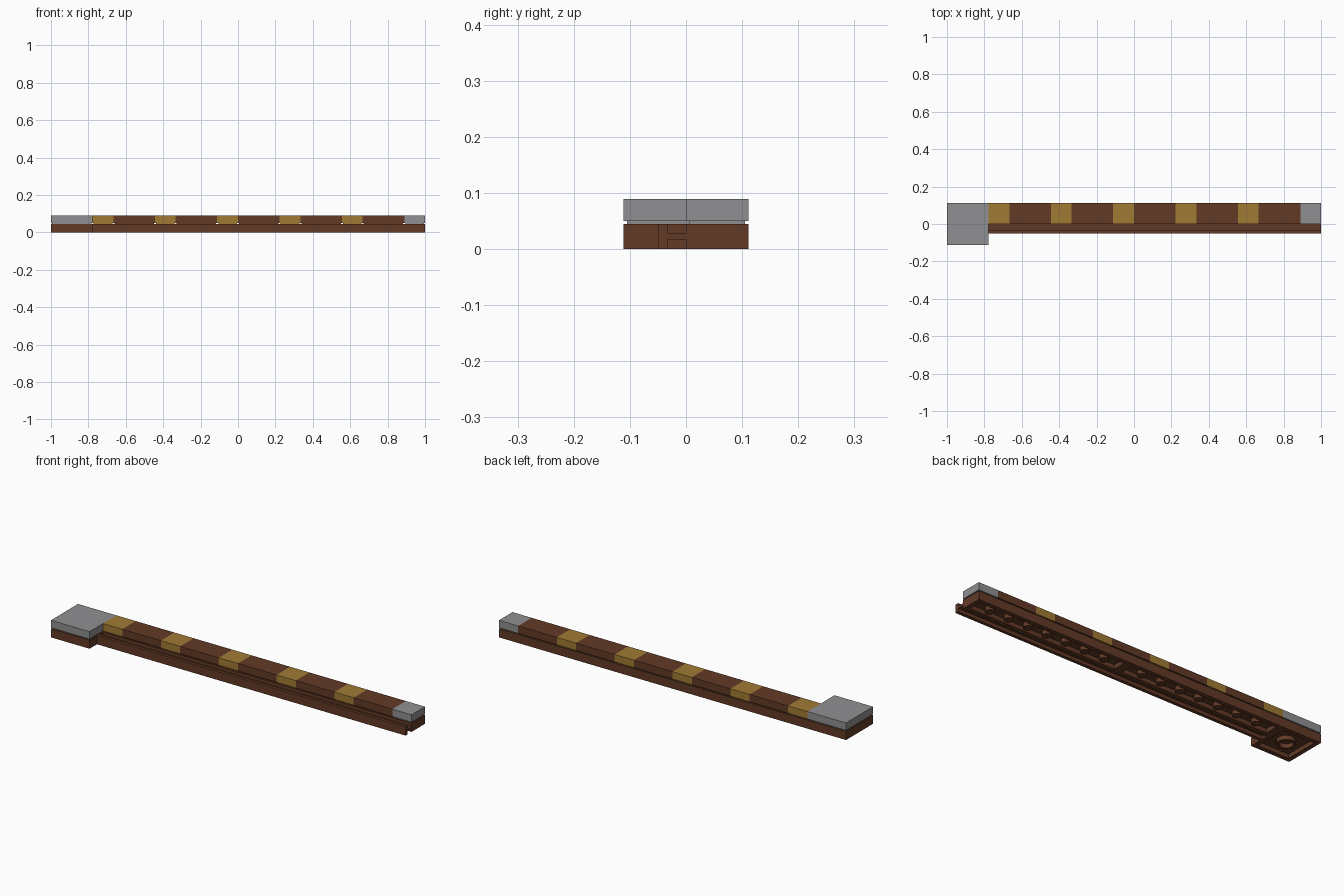
import bpy, bmesh, math
from mathutils import Matrix

if "Cube" in bpy.data.objects:
    bpy.data.objects.remove(bpy.data.objects["Cube"])

U = 2 / 360      # small building unit: 20 per stud, 8 per plate height
PITCH, H, WALL = 20, 8, 4


def material(name, srgb):
    m = bpy.data.materials.new(name)
    lin = [((c / 255 + 0.055) / 1.055) ** 2.4 for c in srgb]
    m.diffuse_color = (*lin, 1)
    m.use_nodes = True
    m.node_tree.nodes["Principled BSDF"].inputs["Base Color"].default_value = m.diffuse_color
    return m


BROWN = material("reddish brown", (98, 58, 38))
GOLD = material("dull gold", (160, 122, 52))
GREY = material("silver grey", (144, 143, 145))


def rect(bm, x0, x1, y0, y1, z):
    return [bm.verts.new((x, y, z)) for x, y in
            ((x0, y0), (x1, y0), (x1, y1), (x0, y1))]


def shell(bm, x0, x1, y0, y1, z, groove=0):
    """Block hollowed from below, with an optional recessed foot."""
    levels = []
    def add(inset, h):
        levels.append(rect(bm, x0 + inset, x1 - inset, y0 + inset, y1 - inset, z + h))
    add(0, H)
    if groove:
        add(0, groove)
        add(1, groove)
        add(1, 0)
    else:
        add(0, 0)
    add(WALL, 0)
    add(WALL, H - WALL)
    bm.faces.new(levels[0])
    for a, b in zip(levels, levels[1:]):
        for i in range(4):
            j = (i + 1) % 4
            bm.faces.new((a[i], b[i], b[j], a[j]))
    bm.faces.new(levels[-1][::-1])


def box(bm, x0, x1, y0, y1, z0, z1):
    m = (Matrix.Translation(((x0 + x1) / 2, (y0 + y1) / 2, (z0 + z1) / 2))
         @ Matrix.Diagonal((x1 - x0, y1 - y0, z1 - z0, 1)))
    bmesh.ops.create_cube(bm, size=1, matrix=m)


def cylinder(bm, x, y, z0, z1, r):
    bmesh.ops.create_cone(bm, cap_ends=True, segments=16, radius1=r, radius2=r,
                          depth=z1 - z0,
                          matrix=Matrix.Translation((x, y, (z0 + z1) / 2)))


def tube(bm, x, y, z0, z1, r_out, r_in, n=16):
    rings = [[bm.verts.new((x + r * math.cos(math.tau * i / n),
                            y + r * math.sin(math.tau * i / n), z))
              for i in range(n)]
             for r, z in ((r_out, z1), (r_out, z0), (r_in, z0), (r_in, z1))]
    for a, b in zip(rings, rings[1:]):
        for i in range(n):
            j = (i + 1) % n
            bm.faces.new((a[i], b[i], b[j], a[j]))


def finish(bm, name, mat):
    bmesh.ops.scale(bm, vec=(U, U, U), verts=bm.verts)
    bmesh.ops.recalc_face_normals(bm, faces=bm.faces)
    me = bpy.data.meshes.new(name)
    bm.to_mesh(me)
    bm.free()
    me.materials.append(mat)
    ob = bpy.data.objects.new(name, me)
    bpy.context.collection.objects.link(ob)
    bpy.ops.object.select_all(action='DESELECT')
    ob.select_set(True)
    bpy.context.view_layer.objects.active = ob
    bpy.ops.object.shade_smooth_by_angle(angle=math.radians(30))


def tile(name, start, length, mat, y0=0):
    bm = bmesh.new()
    shell(bm, start * PITCH, (start + length) * PITCH, y0, PITCH, H, groove=1)
    finish(bm, name, mat)


# Square plate at the left end: studs above, one tube below
bm = bmesh.new()
shell(bm, -180, -140, -20, 20, 0)
for x in (-170, -150):
    for y in (-10, 10):
        cylinder(bm, x, y, H, H + 3.9, 6)
tube(bm, -160, 0, 0, H - WALL, 8, 6)
finish(bm, "square_plate", BROWN)

# Two long plates with a T-shaped rail along the front
for name, x0 in (("left_rail_plate", -140), ("right_rail_plate", 20)):
    bm = bmesh.new()
    x1 = x0 + 8 * PITCH
    shell(bm, x0, x1, 0, PITCH, 0)
    box(bm, x0, x1, -6, 0, 3.1, 5.1)
    box(bm, x0, x1, -9, -6, 0, H)
    for i in range(8):
        cylinder(bm, x0 + 10 + i * PITCH, 10, H, H + 3.9, 6)
    for i in range(1, 8):
        cylinder(bm, x0 + i * PITCH, 10, 0, H - WALL, 4)
    finish(bm, name, BROWN)

# Tiles: grey ends, alternating gold and brown between them
tile("square_end_tile", -9, 2, GREY, -PITCH)
for i in range(5):
    tile(f"gold_tile_{i + 1}", -7 + 3 * i, 1, GOLD)
    tile(f"brown_tile_{i + 1}", -6 + 3 * i, 2, BROWN)
tile("small_end_tile", 8, 1, GREY)
